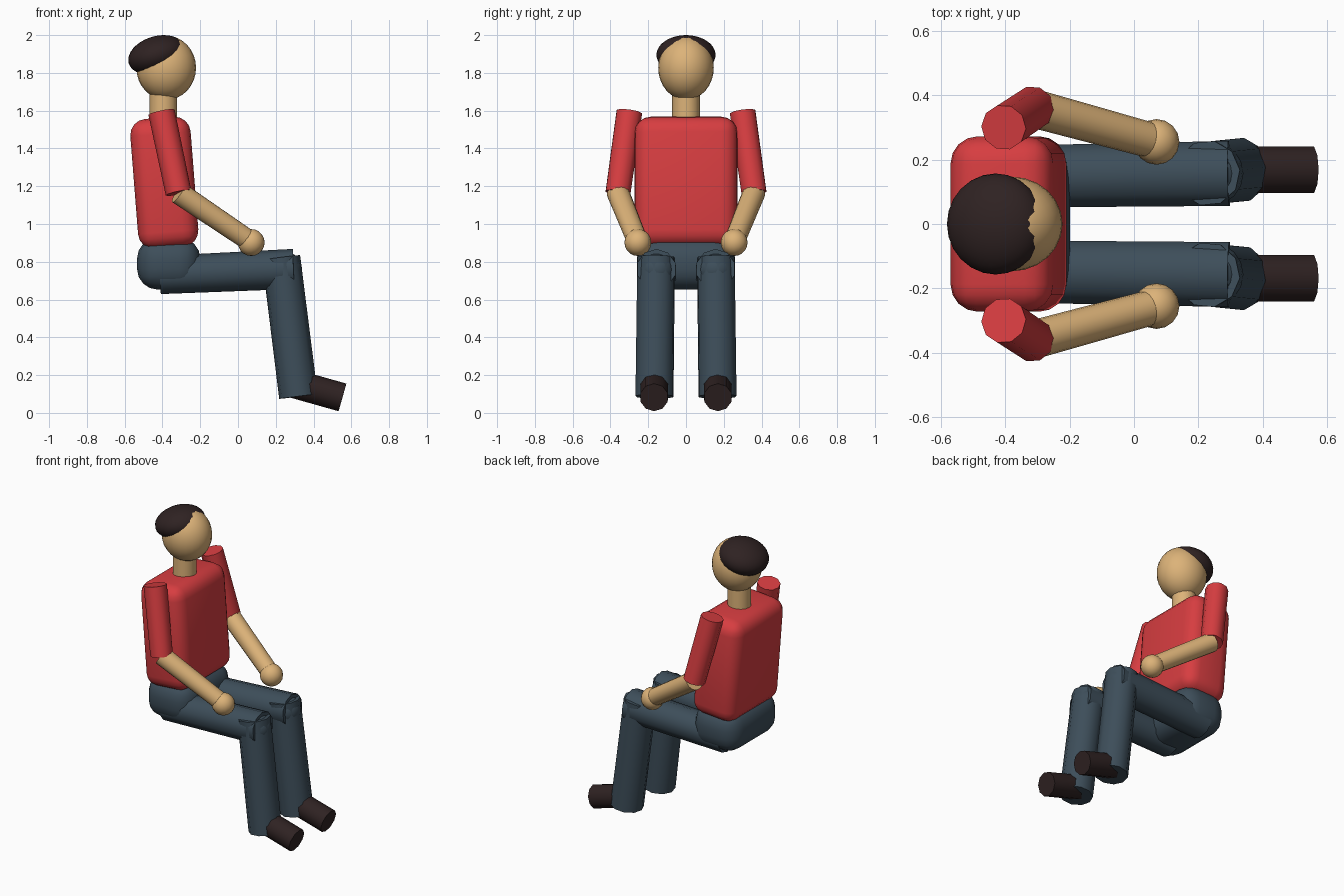
import bpy, math
from mathutils import Vector

if "Cube" in bpy.data.objects:
    bpy.data.objects.remove(bpy.data.objects["Cube"])


def material(name, color):
    m = bpy.data.materials.new(name)
    m.diffuse_color = (*color, 1)
    m.use_nodes = True
    m.node_tree.nodes["Principled BSDF"].inputs["Base Color"].default_value = m.diffuse_color
    return m


RED = material("red shirt", (0.68, 0.047, 0.052))
SKIN = material("tan skin", (0.72, 0.45, 0.19))
JEANS = material("slate trousers", (0.047, 0.076, 0.102))
DARK = material("dark brown", (0.028, 0.016, 0.016))


def finish(name, mat, angle=45):
    ob = bpy.context.object
    ob.name = name
    ob.data.materials.append(mat)
    bpy.ops.object.shade_smooth_by_angle(angle=math.radians(angle))
    return ob


def limb(name, mat, a, b, r1, r2, sides=10):
    """Tapered tube from point a to point b."""
    a, b = Vector(a), Vector(b)
    d = b - a
    bpy.ops.mesh.primitive_cone_add(vertices=sides, radius1=r1, radius2=r2, depth=d.length,
                                    location=(a + b) / 2,
                                    rotation=d.to_track_quat('Z', 'Y').to_euler())
    return finish(name, mat)


def ball(name, mat, loc, size, tilt=0.0, segs=24, rings=16):
    bpy.ops.mesh.primitive_uv_sphere_add(segments=segs, ring_count=rings, radius=1, location=loc,
                                         rotation=(0, math.radians(tilt), 0))
    bpy.context.object.scale = size
    bpy.ops.object.transform_apply(location=False, rotation=False, scale=True)
    return finish(name, mat)


def rounded_box(name, mat, loc, size, bevel, tilt=0.0):
    bpy.ops.mesh.primitive_cube_add(size=1, location=loc, rotation=(0, math.radians(tilt), 0))
    ob = bpy.context.object
    ob.scale = size
    bpy.ops.object.transform_apply(location=False, rotation=False, scale=True)
    mod = ob.modifiers.new("rounding", 'BEVEL')
    mod.width, mod.segments = bevel, 4
    bpy.ops.object.modifier_apply(modifier=mod.name)
    return finish(name, mat)


# Head, hair and neck
ball("head", SKIN, (-0.38, 0, 1.827), (0.158, 0.147, 0.17))
ball("hair", DARK, (-0.43, 0, 1.895), (0.155, 0.157, 0.099), tilt=-17)
limb("neck", SKIN, (-0.395, 0, 1.52), (-0.395, 0, 1.72), 0.073, 0.073, 16)

# Trunk leaning slightly back
rounded_box("torso", RED, (-0.39, 0, 1.218), (0.32, 0.545, 0.69), 0.085, tilt=-4.5)
rounded_box("hips", JEANS, (-0.367, 0, 0.79), (0.335, 0.52, 0.275), 0.11)

# Arms and legs, one set per side
for side, s in (("left", 1), ("right", -1)):
    elbow = (-0.315, s * 0.36, 1.165)
    limb(side + "_upper_arm", RED, (-0.405, s * 0.30, 1.592), elbow, 0.071, 0.069)
    limb(side + "_forearm", SKIN, elbow, (0.07, s * 0.255, 0.905), 0.06, 0.055, 16)
    ball(side + "_hand", SKIN, (0.07, s * 0.255, 0.902), (0.071,) * 3, segs=16, rings=10)
    limb(side + "_thigh", JEANS, (-0.413, s * 0.147, 0.73), (0.295, s * 0.157, 0.762), 0.101, 0.106)
    ball(side + "_knee", JEANS, (0.24, s * 0.157, 0.757), (0.1,) * 3, segs=16, rings=10)
    limb(side + "_shin", JEANS, (0.228, s * 0.158, 0.823), (0.32, s * 0.167, 0.087), 0.102, 0.103)
    limb(side + "_shoe", DARK, (0.283, s * 0.168, 0.158), (0.553, s * 0.169, 0.082), 0.076, 0.076)
